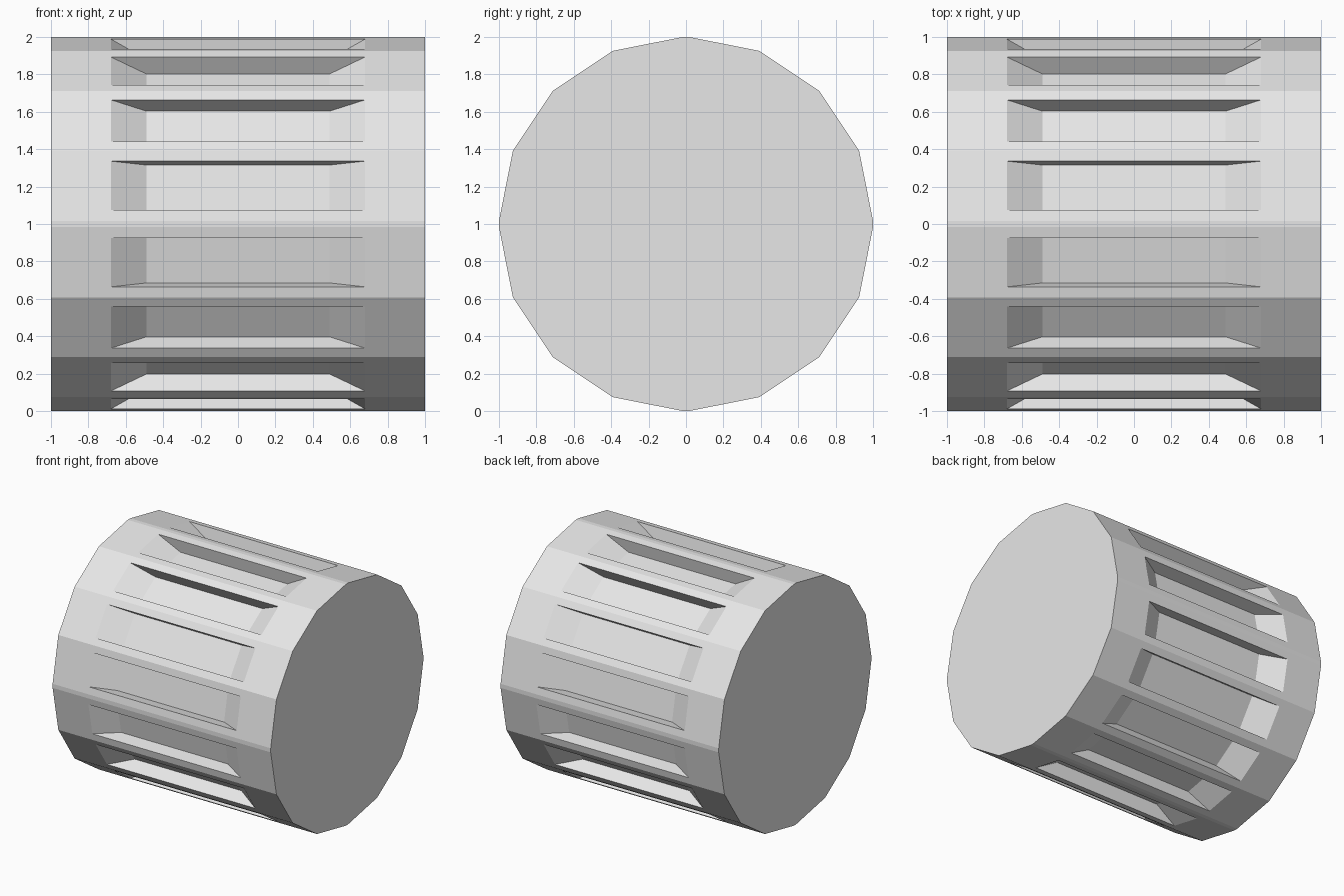
import bpy, bmesh
from math import sin, cos, radians
from mathutils import Vector

# Remove the default object
cube = bpy.data.objects.get("Cube")
if cube:
    bpy.data.objects.remove(cube)

STRIP = 0.017          # half width of the narrow strips between quadrants
RADIUS = 1 - STRIP     # radius of each rounded quadrant
MARGIN = 0.058         # rim beside each pocket
DEPTH = 0.109          # pocket depth
MOUTH, FLOOR = 0.68, 0.49   # half lengths of a pocket at its mouth and floor

grey = bpy.data.materials.new("light grey")
grey.use_nodes = True
grey.diffuse_color = (0.8, 0.8, 0.8, 1)
grey.node_tree.nodes["Principled BSDF"].inputs["Base Color"].default_value = (0.8, 0.8, 0.8, 1)

# Outline: four corner arcs of four segments each
outline = []
for quadrant in range(4):
    mid = radians(45 + 90 * quadrant)
    cy = STRIP if cos(mid) > 0 else -STRIP
    cz = STRIP if sin(mid) > 0 else -STRIP
    for step in range(5):
        a = radians(90 * quadrant + 22.5 * step)
        outline.append((cy + RADIUS * cos(a), 1 + cz + RADIUS * sin(a)))

# Drum lying along x
bm = bmesh.new()
left = [bm.verts.new((1, y, z)) for y, z in outline]
right = [bm.verts.new((-1, y, z)) for y, z in outline]
bm.faces.new(left)
bm.faces.new(right[::-1])
panels = []
count = len(outline)
for i in range(count):
    j = (i + 1) % count
    face = bm.faces.new((left[i], right[i], right[j], left[j]))
    if i % 5 != 4:
        panels.append(face)
bmesh.ops.recalc_face_normals(bm, faces=bm.faces[:])


def set_length(face, half):
    for v in face.verts:
        v.co.x = half if v.co.x > 0 else -half


# Pockets: straight long walls and sloping ends
bmesh.ops.inset_individual(bm, faces=panels, thickness=MARGIN, use_even_offset=True)
for face in panels:
    set_length(face, MOUTH)
bm.normal_update()
floors = bmesh.ops.extrude_discrete_faces(bm, faces=panels)["faces"]
for face in floors:
    face.normal_update()
    inward = Vector(face.normal) * -DEPTH
    for v in face.verts:
        v.co += inward
    set_length(face, FLOOR)
bmesh.ops.recalc_face_normals(bm, faces=bm.faces[:])

mesh = bpy.data.meshes.new("grooved_drum")
bm.to_mesh(mesh)
bm.free()
mesh.materials.append(grey)
drum = bpy.data.objects.new("grooved_drum", mesh)
bpy.context.collection.objects.link(drum)
